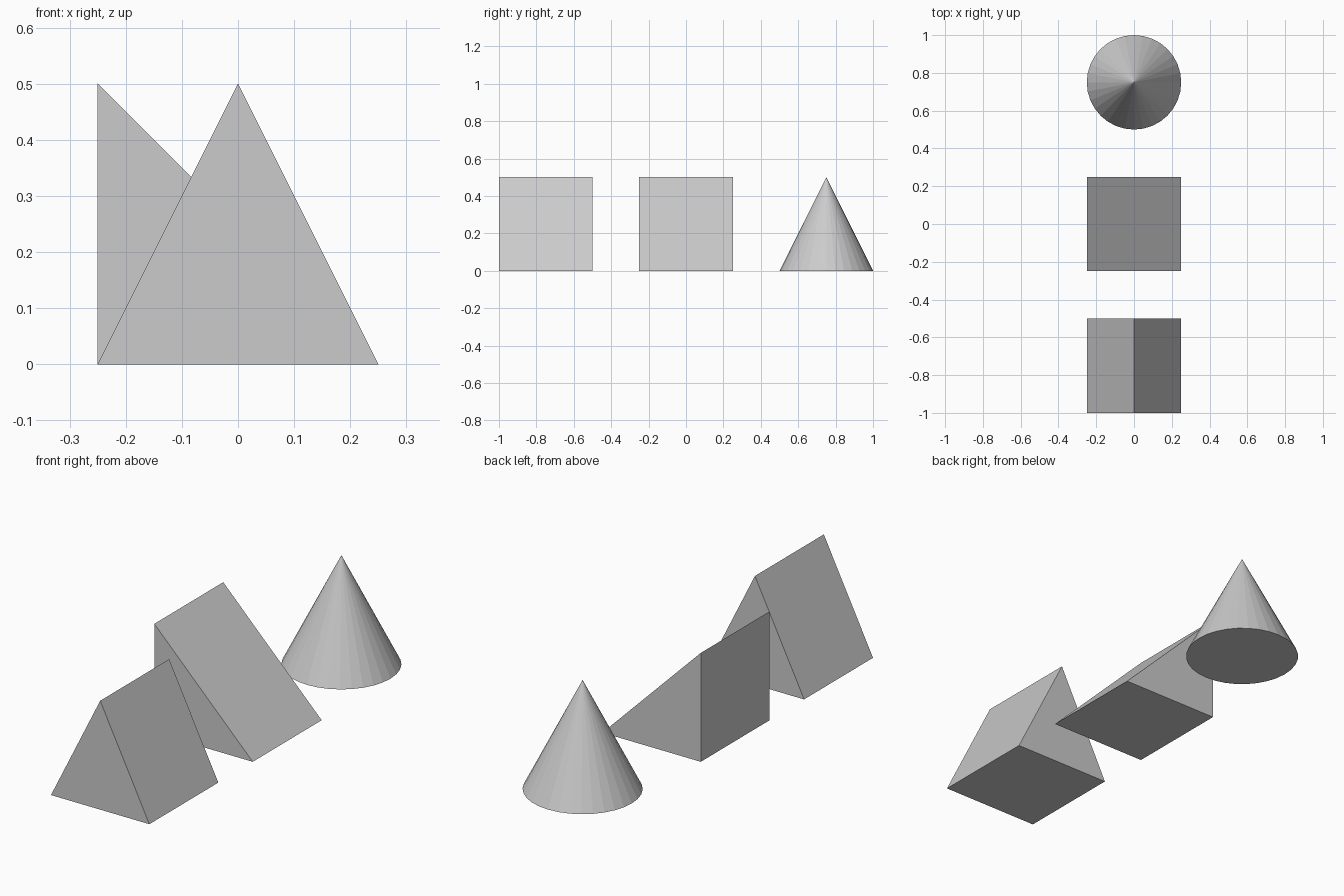
import bpy
import bmesh

if "Cube" in bpy.data.objects:
    bpy.data.objects.remove(bpy.data.objects["Cube"])


def prism(name, profile, y_center, depth=0.5):
    """Extrude an (x, z) profile along y."""
    bm = bmesh.new()
    y0 = y_center - depth / 2
    face = bm.faces.new([bm.verts.new((x, y0, z)) for x, z in profile])
    extruded = bmesh.ops.extrude_face_region(bm, geom=[face], use_keep_orig=True)
    new_verts = [g for g in extruded["geom"] if isinstance(g, bmesh.types.BMVert)]
    bmesh.ops.translate(bm, verts=new_verts, vec=(0, depth, 0))
    bmesh.ops.recalc_face_normals(bm, faces=bm.faces)
    mesh = bpy.data.meshes.new(name)
    bm.to_mesh(mesh)
    bm.free()
    obj = bpy.data.objects.new(name, mesh)
    bpy.context.collection.objects.link(obj)
    return obj


# Front block: symmetrical roof-shaped prism
prism("roof_prism", [(-0.25, 0), (0.25, 0), (0, 0.5)], -0.75)

# Middle block: right-angled ramp, upright face on the left
prism("ramp_wedge", [(-0.25, 0), (0.25, 0), (-0.25, 0.5)], 0)

# Rear block: faceted cone
bpy.ops.mesh.primitive_cone_add(vertices=32, radius1=0.25, radius2=0, depth=0.5,
                                location=(0, 0.75, 0.25))
bpy.context.object.name = "cone"
